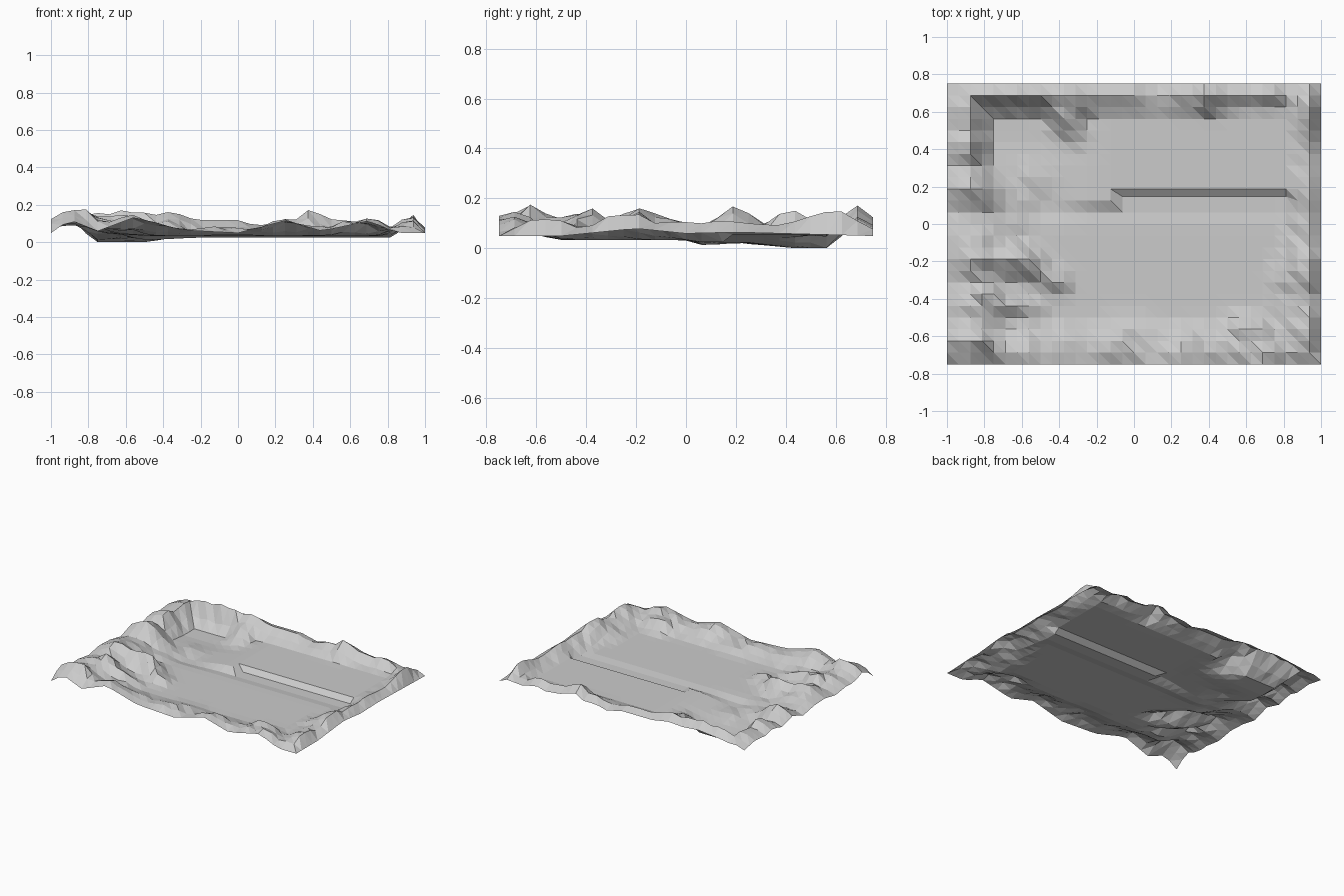
import bpy, random
from math import exp, hypot

if "Cube" in bpy.data.objects:
    bpy.data.objects.remove(bpy.data.objects["Cube"])

random.seed(5)
NX, NY = 32, 24
STEP = 0.0625


def lerp(pts, t):
    """Piecewise-linear profile lookup."""
    for (a, va), (b, vb) in zip(pts, pts[1:]):
        if t <= b:
            return va + (vb - va) * max(0, (t - a) / (b - a))
    return pts[-1][1]


def smooth(a, b, t):
    t = min(1, max(0, (t - a) / (b - a)))
    return t * t * (3 - 2 * t)


# Crest heights along the four sides of the rim
front = [(-1, .08), (-.88, .14), (-.75, .09), (-.56, .14), (-.3, .08), (-.1, .085),
         (.06, .07), (.25, .125), (.42, .08), (.7, .125), (.85, .08), (1, .08)]
back = [(-1, .1), (-.81, .14), (-.62, .165), (-.5, .15), (-.38, .16), (-.25, .13),
        (0, .13), (.12, .09), (.22, .125), (.3, .11), (.38, .17), (.5, .12), (.62, .1), (.7, .13), (.8, .09), (1, .11)]
left = [(-.75, .09), (-.63, .185), (-.53, .12), (-.44, .13), (-.31, .1), (-.19, .14),
        (-.06, .13), (.06, .09), (.19, .165), (.31, .105), (.42, .16), (.5, .12), (.62, .14), (.75, .1)]
right = [(-.75, .07), (-.56, .12), (-.4, .09), (-.25, .14), (-.05, .1), (.2, .12),
         (.4, .095), (.6, .155), (.75, .1)]
# Outermost edge heights
front_edge = [(-1, .05), (-.9, .12), (-.75, .06), (-.55, .135), (-.3, .065), (0, .05),
              (.25, .115), (.45, .06), (.7, .115), (.85, .05), (1, .05)]
right_edge = [(-.75, .05), (-.5, .05), (-.2, .08), (0, .06), (.2, .065), (.75, .05)]
# Inner reach of each slope
front_in = [(-1, .28), (-.5, .27), (0, .25), (.6, .28), (1, .25)]
back_in = [(-1, .16), (-.5, .17), (-.35, .33), (-.22, .16), (.1, .18), (.2, .2), (.45, .2), (.6, .15), (1, .15)]
left_in = [(-.75, .45), (-.4, .42), (-.1, .4), (.2, .4), (.32, .25), (.75, .25)]
right_in = [(-.75, .25), (-.3, .32), (0, .2), (.3, .17), (.75, .17)]
# Ridges running into the basin: start x, y, end x, y, height, width
ridges = [(-.85, -.19, -.65, -.19, .03, .06), (-.64, -.19, -.6, -.19, .085, .08),
          (-.55, -.22, -.42, -.3, .05, .06), (-.8, -.38, -.56, -.46, .055, .06),
          (-.62, .06, -.62, .1, .03, .07), (-.56, .25, -.5, .22, .02, .06),
          (.56, -.56, .64, -.56, .04, .06), (-.1, -.56, .06, -.56, .015, .06),
          (-.4, .52, -.32, .5, .04, .06)]


def floor(x, y):
    # Front plain, shallow channel, raised back terrace, hollow at back left
    bank = .13 if x > -.09 else .07
    along = smooth(-.5, -.1, x)
    z = .034 + .022 * smooth(bank, bank + .05, y) * along
    z -= .009 * smooth(-.01, .06, y) * (1 - smooth(bank, bank + .05, y)) * along
    hollow = smooth(-.02, .07, y) * (1 - smooth(-.5, -.15, x))
    return z - hollow * (.021 + .012 * smooth(.3, .45, y))


def ridge(x, y, ax, ay, bx, by, h, w):
    dx, dy = bx - ax, by - ay
    t = min(1, max(0, ((x - ax) * dx + (y - ay) * dy) / (dx * dx + dy * dy)))
    return h * exp(-(hypot(x - ax - t * dx, y - ay - t * dy) / w) ** 2)


def height(x, y):
    f = floor(x, y)
    z = f
    sides = [(.75 + y, lerp(front, x), lerp(front_in, x), .0625),
             (.75 - y, lerp(back, x), lerp(back_in, x), .0625),
             (1 + x, lerp(left, y), lerp(left_in, y), .125),
             (1 - x, lerp(right, y), lerp(right_in, y), .0625)]
    for d, crest, reach, top in sides:
        z = max(z, f + (crest - f) * (1 - smooth(top, reach, d)))
    z += sum(ridge(x, y, *r) for r in ridges)
    # Rough only where the rim rises above the floor
    z += min(1, (z - f) / .05) * random.uniform(-.014, .01)
    if y < -.74:
        z = lerp(front_edge, x)
    elif x > .99:
        z = lerp(right_edge, y)
    elif x < -.93:
        z = min(z, (.6 if x < -.99 else .8) * lerp(left, y) + .015)
    elif y > .74:
        z = .75 * lerp(back, x)
    return min(z, .193)


# Terrain sheet, with the row at the foot of the bank pulled in to steepen it
verts = []
for j in range(NY + 1):
    for i in range(NX + 1):
        x, y = -1 + i * STEP, -.75 + j * STEP
        shift = .022 if j == 14 and -.1 < x < .85 else 0
        verts.append((x, y + shift, height(x, y)))
low = min(v[2] for v in verts)
verts = [(x, y, z - low) for x, y, z in verts]
faces = []
for j in range(NY):
    for i in range(NX):
        a = j * (NX + 1) + i
        b, c, d = a + 1, a + NX + 2, a + NX + 1
        faces += [(a, b, d), (b, c, d)]
mesh = bpy.data.meshes.new("terrain")
mesh.from_pydata(verts, [], faces)
mesh.update()
terrain = bpy.data.objects.new("terrain", mesh)
bpy.context.collection.objects.link(terrain)
